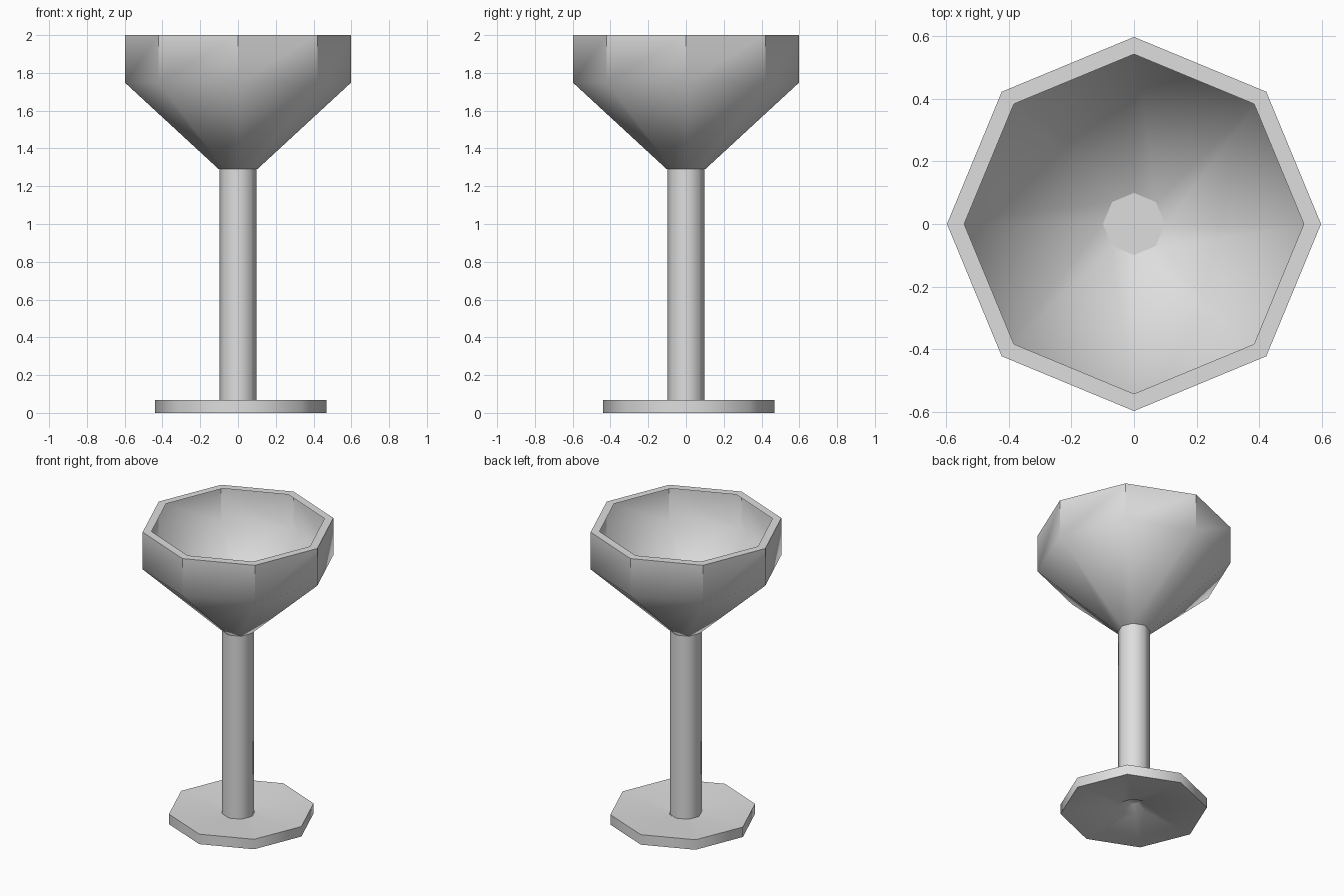
import bpy
import bmesh
from math import cos, sin, tau

SIDES = 8

cube = bpy.data.objects.get("Cube")
if cube:
    bpy.data.objects.remove(cube, do_unlink=True)

grey = bpy.data.materials.new("light_grey")
grey.use_nodes = True
colour = (0.73, 0.73, 0.73, 1)
grey.diffuse_color = colour
grey.node_tree.nodes["Principled BSDF"].inputs["Base Color"].default_value = colour


def lathe(name, profile, sharp_rings=(), sharp_bands=(), centre=(0, 0)):
    """Turn a (radius, height) profile; the first ring is capped."""
    bm = bmesh.new()
    rings = [[bm.verts.new((r * cos(tau * i / SIDES), r * sin(tau * i / SIDES), z))
              for i in range(SIDES)] for r, z in profile]
    for low, high in zip(rings, rings[1:]):
        for i in range(SIDES):
            j = (i + 1) % SIDES
            bm.faces.new((low[i], low[j], high[j], high[i]))
    bm.faces.new(rings[0][::-1])
    for face in bm.faces:
        face.smooth = True
    # Crisp rims around the axis
    for k in sharp_rings:
        for i in range(SIDES):
            bm.edges.get((rings[k][i], rings[k][(i + 1) % SIDES])).smooth = False
    # Crisp upright corners
    for k in sharp_bands:
        for low, high in zip(rings[k], rings[k + 1]):
            bm.edges.get((low, high)).smooth = False
    bmesh.ops.recalc_face_normals(bm, faces=bm.faces)
    mesh = bpy.data.meshes.new(name)
    bm.to_mesh(mesh)
    bm.free()
    mesh.materials.append(grey)
    obj = bpy.data.objects.new(name, mesh)
    obj.location = (*centre, 0)
    bpy.context.collection.objects.link(obj)


# Foot: disc dished on both sides, with a recess under the stem
lathe("foot", [(0.04, 0.07), (0.09, 0.03), (0.453, 0), (0.453, 0.068), (0.085, 0.042)],
      sharp_rings=(2, 3), centre=(0.0145, 0.0145))

# Stem: tube closed at the top, where it forms the floor of the bowl
lathe("stem", [(0.099, 1.293), (0.099, 0.038)], sharp_rings=(0,))

# Bowl: thin shell with a cone, an upright band and a flat inward lip
lathe("bowl", [(0.102, 1.29), (0.597, 1.747), (0.597, 2), (0.542, 2)],
      sharp_rings=(2,), sharp_bands=(1,))
